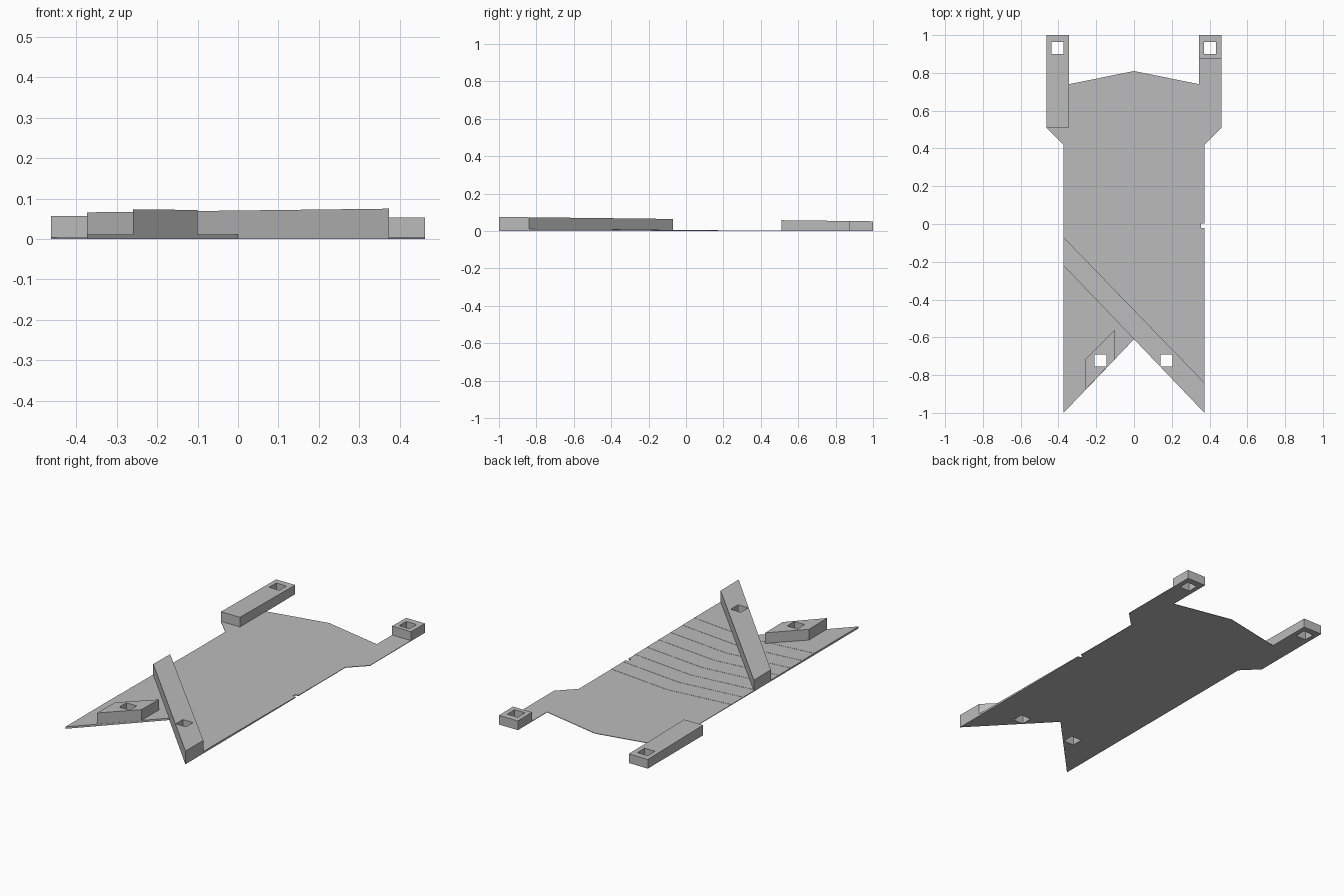
import bpy, bmesh

cube = bpy.data.objects.get("Cube")
if cube:
    bpy.data.objects.remove(cube, do_unlink=True)

GREY = (0.5, 0.5, 0.5, 1.0)
grey = bpy.data.materials.new("plain grey")
grey.use_nodes = True
grey.diffuse_color = GREY
grey.node_tree.nodes["Principled BSDF"].inputs["Base Color"].default_value = GREY

W = 0.373       # half width of the sheet
ARM = 0.463     # outer edge of the arms
INNER = 0.345   # inner edge of the arms
TIP = (0, -0.61)  # point of the front notch
SHEET = 0.003   # thickness at the back
STEP = 0.001    # rise of each layer


def sloped_top(x, y):
    """Height of the raised blocks, falling gently to the back."""
    return 0.0632 - 0.0117 * y


def add_prism(bm, outline, bottom, top):
    """Solid from a counter-clockwise outline; top is a function of x and y."""
    low = [bm.verts.new((x, y, bottom)) for x, y in outline]
    high = [bm.verts.new((x, y, top(x, y))) for x, y in outline]
    bm.faces.new(low[::-1])
    bm.faces.new(high)
    n = len(outline)
    for i in range(n):
        j = (i + 1) % n
        bm.faces.new((low[i], low[j], high[j], high[i]))


def make_object(name, prisms):
    bm = bmesh.new()
    for outline, bottom, top in prisms:
        add_prism(bm, outline, bottom, top)
    bmesh.ops.recalc_face_normals(bm, faces=bm.faces[:])
    mesh = bpy.data.meshes.new(name)
    bm.to_mesh(mesh)
    bm.free()
    mesh.materials.append(grey)
    obj = bpy.data.objects.new(name, mesh)
    bpy.context.collection.objects.link(obj)
    return obj


def rect(x0, x1, y0, y1):
    return [(x0, y0), (x1, y0), (x1, y1), (x0, y1)]


def flat(z):
    return lambda x, y: z


parts = []

# Thin base sheet with two arms, a pointed back and a notched front
half = [(W, -1), (W, 0.42), (ARM, 0.51), (ARM, 1), (INNER, 1), (INNER, 0.74)]
mirrored = [(-x, y) for x, y in reversed(half)]
parts.append(make_object(
    "base_sheet", [(half + [(0, 0.81)] + mirrored + [TIP], 0, flat(SHEET))]))

# Thin chevron layers thickening the sheet towards the front
for k in range(8):
    peak = 0.17 - 0.105 * k
    z = SHEET + STEP * k
    outline = [(-W, -1), TIP, (W, -1), (W, peak - 0.04), (0, peak), (-W, peak - 0.04)]
    parts.append(make_object(f"chevron_layer_{k + 1}", [(outline, z, flat(z + STEP))]))

# Raised blocks
blocks = {
    "diagonal_beam": [(-W, -0.22), TIP, (W, -1), (W, -0.84), (-W, -0.07)],
    "front_block": [(-0.26, -0.88), (-0.1, -0.714), (-0.1, -0.56), (-0.26, -0.72)],
    "long_arm_block": rect(-ARM, -INNER, 0.51, 1),
    "short_arm_block": rect(INNER, ARM, 0.875, 1),
}
for name, outline in blocks.items():
    parts.append(make_object(name, [(outline, 0.002, sloped_top)]))

# Square through holes and the small edge notch
R = 0.032
centres = [(-0.405, 0.932), (0.403, 0.932), (-0.178, -0.722), (0.173, -0.722)]
cuts = [rect(x - R, x + R, y - R, y + R) for x, y in centres]
cuts.append(rect(0.355, 0.4, -0.02, 0.003))
cutter = make_object("hole_cutter", [(c, -0.1, flat(0.2)) for c in cuts])
cutter.hide_render = True

for obj in parts:
    mod = obj.modifiers.new("holes", 'BOOLEAN')
    mod.operation = 'DIFFERENCE'
    mod.solver = 'EXACT'
    mod.object = cutter

# Bake the cuts and drop the cutter
graph = bpy.context.evaluated_depsgraph_get()
baked = [bpy.data.meshes.new_from_object(o.evaluated_get(graph)) for o in parts]
for obj, mesh in zip(parts, baked):
    obj.modifiers.clear()
    obj.data = mesh
bpy.data.objects.remove(cutter, do_unlink=True)
